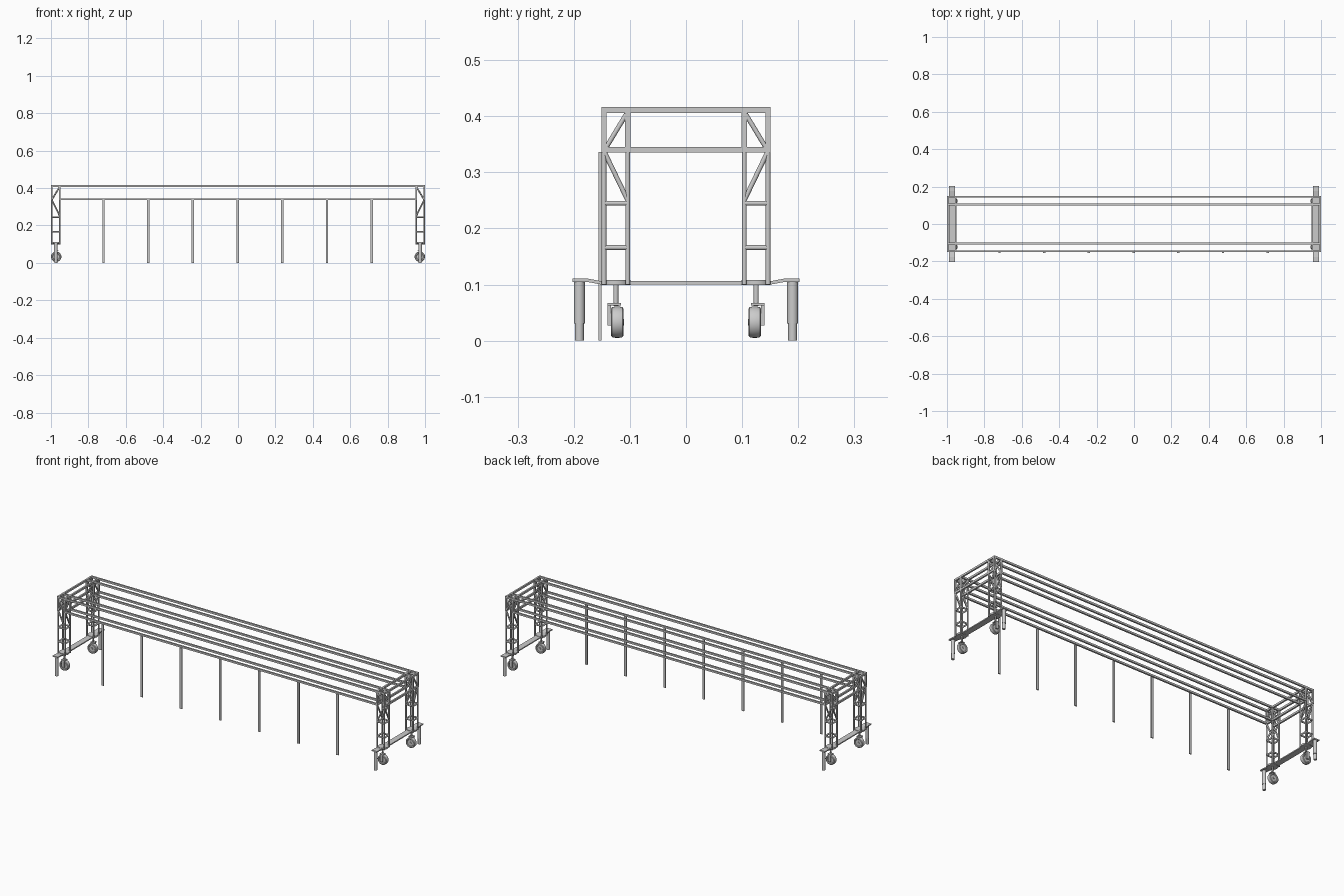
import bpy, bmesh, math
from mathutils import Vector

if "Cube" in bpy.data.objects:
    bpy.data.objects.remove(bpy.data.objects["Cube"])

TX, TY, H = 0.974, 0.125, 0.0212   # tower centre and post offset


def finish(bm, name, smooth=False):
    bmesh.ops.recalc_face_normals(bm, faces=bm.faces)
    me = bpy.data.meshes.new(name)
    bm.to_mesh(me)
    bm.free()
    ob = bpy.data.objects.new(name, me)
    bpy.context.collection.objects.link(ob)
    if smooth:
        bpy.ops.object.select_all(action='DESELECT')
        ob.select_set(True)
        bpy.context.view_layer.objects.active = ob
        bpy.ops.object.shade_smooth_by_angle(angle=math.radians(40))
    return ob


def box(bm, lo, hi):
    vs = bmesh.ops.create_cube(bm, size=1)['verts']
    for v in vs:
        v.co = Vector([(a + b) / 2 + c * (b - a) for a, b, c in zip(lo, hi, v.co)])


def bar(bm, a, b, r, n=12):
    a, b = Vector(a), Vector(b)
    d = b - a
    vs = bmesh.ops.create_cone(bm, cap_ends=True, segments=n, radius1=r, radius2=r, depth=d.length)['verts']
    q = Vector((0, 0, 1)).rotation_difference(d)
    for v in vs:
        v.co = q @ v.co + (a + b) / 2


def lathe_y(bm, prof, c, n=32):
    # profile of (radius, offset along y) spun round an axle
    rings = [[bm.verts.new((c[0] + r * math.cos(2 * math.pi * i / n), c[1] + y,
                            c[2] + r * math.sin(2 * math.pi * i / n))) for i in range(n)] for r, y in prof]
    for p, q in zip(rings, rings[1:]):
        for i in range(n):
            bm.faces.new((p[i], p[(i + 1) % n], q[(i + 1) % n], q[i]))
    bm.faces.new(rings[0])
    bm.faces.new(rings[-1])


# long roof beams
bm = bmesh.new()
for sy in (-1, 1):
    for k in (-1, 1):
        y = sy * TY + k * H
        box(bm, (-1, y - .0045, .406), (1, y + .0045, .4165))
        box(bm, (-.95, y - .0045, .335), (.95, y + .0045, .345))
finish(bm, "long_beams")

# end frames joining the towers
bm = bmesh.new()
for sx in (-1, 1):
    for k in (-1, 1):
        x = sx * TX + k * H
        for z in (.335, .406):
            box(bm, (x - .0045, -.1507, z), (x + .0045, .1507, z + .0105))
    for sy in (-1, 1):
        for k in (-1, 1):
            y = sy * TY + k * H
            for j in (-1, 1):
                x = sx * TX + j * H
                box(bm, (x - .0045, y - .0045, .335), (x + .0045, y + .0045, .41))
finish(bm, "end_frames")

for sx in (-1, 1):
    for sy in (-1, 1):
        tag = ("right" if sx > 0 else "left") + ("_back" if sy > 0 else "_front")
        P = lambda i, j, z: (sx * (TX + i * H), sy * (TY + j * H), z)

        # lattice tower: posts, rungs, diagonals
        bm = bmesh.new()
        for i in (-1, 1):
            for j in (-1, 1):
                bar(bm, P(i, j, .1), P(i, j, .34), .0044)
            for z in (.166, .245):
                bar(bm, P(i, -1, z), P(i, 1, z), .0044)
                bar(bm, P(-1, i, z), P(1, i, z), .0044)
            for z in (.408, .25):
                bar(bm, P(i, 1, .338), P(i, -1, z), .0042)
                bar(bm, P(1, i, .338), P(-1, i, z), .0042)
        finish(bm, "tower_" + tag, True)

        # round base plate
        bm = bmesh.new()
        bar(bm, (sx * TX, sy * TY, .099), (sx * TX, sy * TY, .108), .026, 32)
        finish(bm, "base_plate_" + tag, True)

        # caster wheel
        wy = sy * .1225
        c = (sx * .972, wy, .033)
        bm = bmesh.new()
        lathe_y(bm, [(.006, -.012), (.006, -.008), (.017, -.008), (.019, -.0105), (.024, -.0112), (.0268, -.009),
                     (.0278, -.004), (.0278, .004), (.0268, .009), (.024, .0112), (.019, .0105), (.017, .008),
                     (.006, .008), (.006, .012)], c)
        finish(bm, "wheel_" + tag, True)

        # caster stem and one-sided fork
        bm = bmesh.new()
        bar(bm, (c[0], sy * TY, .062), (c[0], sy * TY, .1), .0045, 16)
        ya, yb = sorted((sy * .116, sy * .140))
        box(bm, (c[0] - .011, ya, .0625), (c[0] + .011, yb, .067))
        ya, yb = sorted((sy * .134, sy * .140))
        box(bm, (c[0] - .008, ya, .027), (c[0] + .008, yb, .066))
        finish(bm, "caster_fork_" + tag, True)

        # outrigger jack leg
        bm = bmesh.new()
        y = sy * .19
        bar(bm, (sx * TX, y, .031), (sx * TX, y, .107), .0098, 20)
        bar(bm, (sx * TX, y, 0), (sx * TX, y, .04), .008, 20)
        finish(bm, "jack_leg_" + tag, True)

    # bent lower plank with outrigger ends
    bm = bmesh.new()
    half = [(.202, .111), (.177, .111), (.15, .106)]
    path = [(-y, z) for y, z in half] + half[::-1]
    vs = [[bm.verts.new((sx * TX + dx, y, z - dz)) for dx, dz in ((-.016, 0), (.016, 0), (.016, .006), (-.016, .006))]
          for y, z in path]
    for p, q in zip(vs, vs[1:]):
        for i in range(4):
            bm.faces.new((p[i], p[(i + 1) % 4], q[(i + 1) % 4], q[i]))
    bm.faces.new(vs[0])
    bm.faces.new(vs[-1])
    finish(bm, "outrigger_plank_" + ("right" if sx > 0 else "left"))

# thin uprights along the front
bm = bmesh.new()
for i in range(-3, 4):
    x = i * .239 - .002
    box(bm, (x - .0065, -.1555, 0), (x + .0065, -.1505, .336))
finish(bm, "front_uprights")
